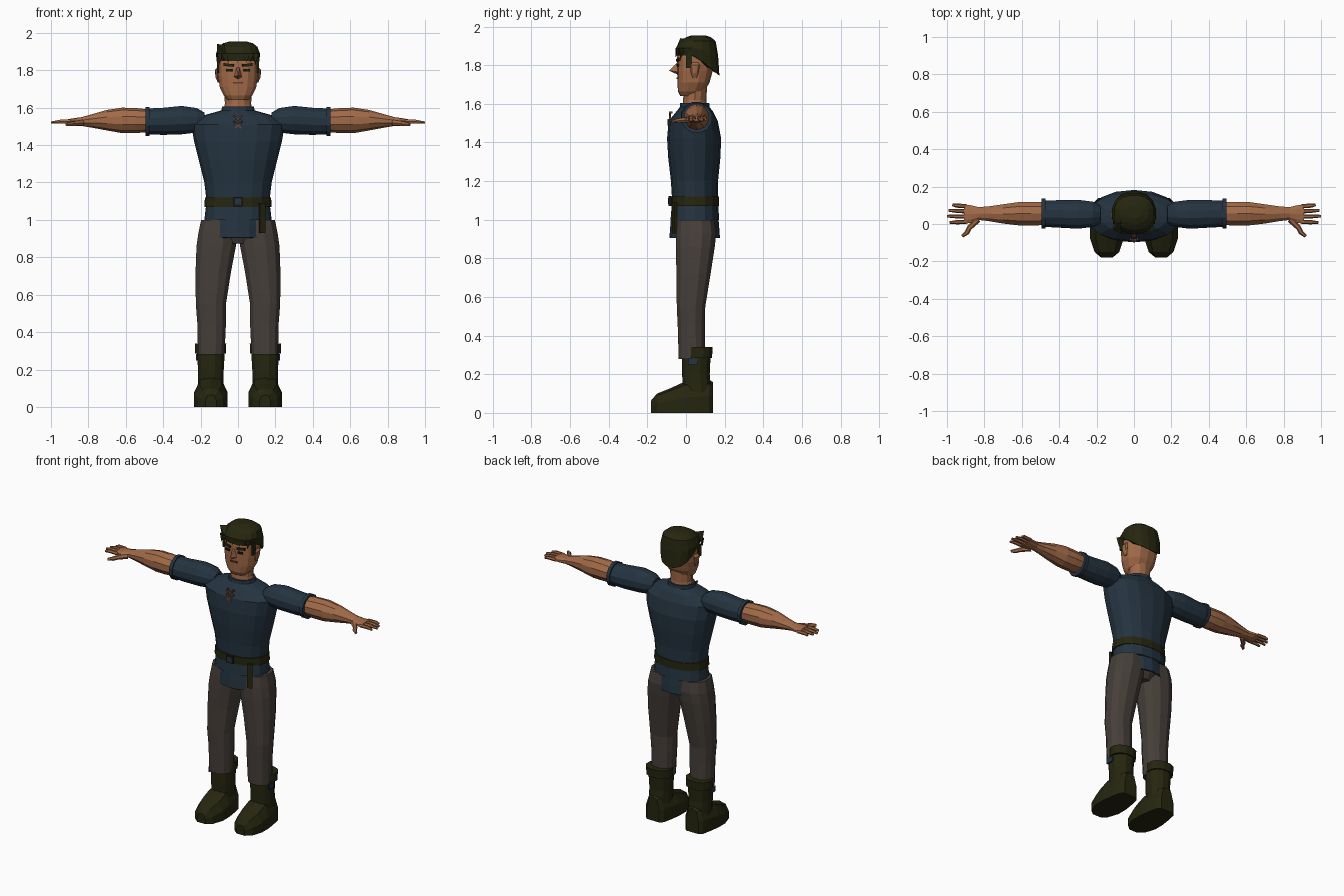
import bpy, bmesh, math
from mathutils import Vector


def material(name, rgb):
    m = bpy.data.materials.new(name)
    m.diffuse_color = (*rgb, 1)
    return m


SKIN = material("skin", (0.36, 0.145, 0.065))
BLUE = material("dark blue cloth", (0.018, 0.034, 0.052))
OLIVE = material("dark olive", (0.019, 0.019, 0.005))
GREY = material("grey brown cloth", (0.062, 0.050, 0.042))
DARK = material("near black", (0.012, 0.010, 0.007))
LIP = material("dark lip", (0.13, 0.045, 0.025))
LACE = material("lace brown", (0.13, 0.06, 0.035))


def build(name, verts, faces, mat):
    bm = bmesh.new()
    vs = [bm.verts.new(v) for v in verts]
    for f in faces:
        bm.faces.new([vs[i] for i in f])
    bmesh.ops.recalc_face_normals(bm, faces=bm.faces)
    me = bpy.data.meshes.new(name)
    bm.to_mesh(me)
    bm.free()
    ob = bpy.data.objects.new(name, me)
    bpy.context.collection.objects.link(ob)
    me.materials.append(mat)
    return ob


def loft(name, rings, mat, caps=True):
    n = len(rings[0])
    faces = [(r * n + i, r * n + (i + 1) % n, (r + 1) * n + (i + 1) % n, (r + 1) * n + i)
             for r in range(len(rings) - 1) for i in range(n)]
    if caps:
        faces += [tuple(range(n)), tuple(range((len(rings) - 1) * n, len(rings) * n))]
    return build(name, [p for r in rings for p in r], faces, mat)


def oval(a0, a1, b0, b1, n, e=2.0, phase=0.5):
    """Points of a rounded outline filling the given extents."""
    out = []
    for i in range(n):
        t = 2 * math.pi * (i + phase) / n
        c, s = math.cos(t), math.sin(t)
        out.append(((a0 + a1) / 2 + (a1 - a0) / 2 * math.copysign(abs(c) ** (2 / e), c),
                    (b0 + b1) / 2 + (b1 - b0) / 2 * math.copysign(abs(s) ** (2 / e), s)))
    return out


def stack(name, rows, mat, n=12, e=2.0, phase=0.0, side=1):
    """Rows of (z, x0, x1, y0, y1)."""
    return loft(name, [[(side * x, y, z) for x, y in oval(x0, x1, y0, y1, n, e, phase)]
                       for z, x0, x1, y0, y1 in rows], mat)


def limb(name, rows, mat, side, n=10):
    """Rows of (x, y0, y1, z0, z1)."""
    return loft(name, [[(side * x, y, z) for y, z in oval(y0, y1, z0, z1, n)]
                       for x, y0, y1, z0, z1 in rows], mat)


def tube(name, pts, radii, mat, n=6):
    rings = []
    for i, p in enumerate(pts):
        d = Vector(pts[min(i + 1, len(pts) - 1)]) - Vector(pts[max(i - 1, 0)])
        q = d.to_track_quat('Z', 'Y')
        rings.append([Vector(p) + q @ Vector((radii[i] * math.cos(k * math.tau / n),
                                              radii[i] * math.sin(k * math.tau / n), 0)) for k in range(n)])
    return loft(name, rings, mat)


def box(name, c, s, mat, turn=0, roll=0):
    bpy.ops.mesh.primitive_cube_add(size=1, location=c, rotation=(0, roll, turn))
    ob = bpy.context.object
    ob.name, ob.scale = name, s
    ob.data.materials.append(mat)
    return ob


# tunic body, collar and neck
stack("tunic", [(z, -w, w, f, b) for z, w, f, b in [
    (1.0, .18, -.08, .172), (1.1, .168, -.072, .165), (1.2, .18, -.078, .166), (1.32, .21, -.092, .178),
    (1.42, .235, -.098, .182), (1.51, .25, -.09, .165), (1.56, .18, -.05, .14), (1.585, .09, -.03, .12)]],
    BLUE, 16, 2.2)
stack("collar", [(1.56, -.095, .095, -.035, .125), (1.605, -.085, .085, -.03, .12)], BLUE, 12)
stack("neck", [(1.58, -.078, .078, -.02, .11), (1.62, -.07, .07, -.015, .105),
               (1.70, -.075, .075, -.01, .11)], SKIN, 12)

# hanging front and back flaps of the tunic
for nm, y, sg in (("front_flap", -.08, -1), ("back_flap", .17, 1)):
    cols = [-.112, -.06, 0, .06, .115]
    verts = [(x, y - sg * 3.2 * x * x + sg * o, z)
             for z, o in ((1.03, -.004), (.96, .002), (.905, .006)) for x in cols]
    faces = [(r * 5 + i, r * 5 + i + 1, r * 5 + i + 6, r * 5 + i + 5) for r in range(2) for i in range(4)]
    sol = build(nm, verts, faces, BLUE).modifiers.new("thick", 'SOLIDIFY')
    sol.thickness = .008

# belt with buckle and hanging strap end
stack("belt", [(1.07, -.18, .18, -.08, .17), (1.12, -.177, .177, -.08, .17)], OLIVE, 16, 2.2)
box("buckle", (0, -.083, 1.097), (.05, .014, .05), DARK)
box("buckle_plate", (0, -.091, 1.097), (.032, .006, .032), BLUE)
box("belt_strap", (.13, -.06, 1.01), (.032, .014, .16), OLIVE, .45)

# chest lacing
for i in range(2):
    for r in (-.7, .7):
        box("chest_lace", (0, -.083 - (.006 if i == 0 else 0), 1.505 + .035 * i), (.042, .012, .009), LACE, 0, r)
for x in (-.02, .02):
    for z in (1.49, 1.525, 1.555):
        box("lace_eyelet", (x, -.08, z), (.01, .018, .01), LACE)

# head
stack("head", [(z, -w, w, f, b) for z, w, f, b in [
    (1.64, .055, -.03, .07), (1.665, .078, -.042, .095), (1.71, .1, -.044, .122), (1.77, .108, -.046, .138),
    (1.84, .11, -.046, .145), (1.90, .1, -.03, .14), (1.93, .06, 0, .11)]], SKIN, 14, 2.4, .5)
build("nose", [(-.008, -.04, 1.82), (.008, -.04, 1.82), (-.022, -.04, 1.765), (.022, -.04, 1.765),
               (0, -.088, 1.772), (0, -.04, 1.75)],
      [(0, 1, 4), (0, 4, 2), (1, 3, 4), (2, 4, 5), (4, 3, 5), (0, 2, 5, 3, 1)], SKIN)
box("mouth", (0, -.046, 1.733), (.05, .008, .009), LIP)
for s in (-1, 1):
    box("eyebrow", (s * .05, -.041, 1.828), (.055, .012, .014), OLIVE, s * .2, s * -.1)
    box("eye", (s * .047, -.043, 1.801), (.034, .008, .013), DARK, s * .2)
    stack("ear", [(1.735, .1, .108, .035, .055), (1.76, .1, .12, .025, .065),
                  (1.80, .1, .124, .022, .072), (1.815, .1, .112, .03, .065)], SKIN, 8, side=s)
    box("sideburn", (s * .107, .015, 1.825), (.01, .032, .08), OLIVE)


# hair: cap with a hem dropping at the back
def hair_ring(z, w, f, b, hem=0):
    return [(x, y, z - hem * max(0, y - .05)) for x, y in oval(-w, w, f, b, 16, 2.3)]


loft("hair", [hair_ring(1.85, .112, -.05, .175, .85), hair_ring(1.89, .119, -.054, .168, .35),
              hair_ring(1.925, .106, -.03, .155), hair_ring(1.945, .08, 0, .13),
              hair_ring(1.955, .04, .03, .1)], OLIVE)
# jagged fringe
for i in range(9):
    x = -.096 + .024 * i
    y = -.055 + 2.4 * x * x
    tip = 1.83 if i in (0, 8) else (1.842, 1.852)[i % 2]
    build("fringe_lock", [(x - .015, y, 1.89), (x + .015, y, 1.89), (x, y + .03, 1.89), (x - .004, y + .002, tip)],
          [(0, 1, 2), (0, 1, 3), (1, 2, 3), (2, 0, 3)], OLIVE)
build("hair_tuft", [(-.112, -.01, 1.87), (-.07, -.05, 1.89), (-.06, .02, 1.935), (-.112, -.03, 1.94)],
      [(0, 1, 2), (0, 1, 3), (1, 2, 3), (2, 0, 3)], OLIVE)

for s in (-1, 1):
    # sleeve, cuff and forearm
    limb("sleeve", [(.18, .0, .10, 1.495, 1.575), (.22, -.018, .122, 1.465, 1.6), (.3, -.028, .132, 1.455, 1.612),
                    (.4, -.022, .13, 1.452, 1.602), (.48, -.018, .128, 1.455, 1.598)], BLUE, s, 12)
    limb("sleeve_cuff", [(.472, -.026, .138, 1.447, 1.606), (.494, -.026, .138, 1.447, 1.606)], BLUE, s, 12)
    limb("forearm", [(.47, -.008, .12, 1.47, 1.59), (.55, -.012, .122, 1.464, 1.598), (.62, -.01, .12, 1.464, 1.6),
                     (.7, .0, .108, 1.478, 1.588), (.78, .014, .096, 1.493, 1.565),
                     (.835, .02, .092, 1.502, 1.55)], SKIN, s)
    # hand, fingers and thumb
    limb("palm", [(.83, .02, .092, 1.502, 1.55), (.87, .004, .102, 1.503, 1.545),
                  (.91, -.002, .108, 1.51, 1.538)], SKIN, s)
    for y, y2, tip in ((.095, .102, .97), (.068, .073, .992), (.04, .042, 1.0), (.011, .008, .985)):
        tube("finger", [(s * .895, y, 1.525), (s * .95, (y + y2) / 2, 1.526), (s * tip, y2, 1.52)],
             (.012, .011, .007), SKIN)
    tube("thumb", [(s * .835, .025, 1.52), (s * .88, -.02, 1.515), (s * .893, -.045, 1.513),
                   (s * .918, -.066, 1.51)], (.018, .014, .013, .008), SKIN)

    # trouser leg
    stack("trouser_leg", [(.28, .07, .216, -.04, .1), (.45, .062, .22, -.045, .1), (.55, .062, .228, -.05, .102),
                          (.72, .035, .23, -.052, .13), (.86, .008, .225, -.056, .152),
                          (.93, -.005, .215, -.056, .16), (1.0, -.005, .2, -.05, .15)], GREY, 12, 2.3, .5, s)

    # boot shaft, cuff and side patch
    stack("boot_shaft", [(.1, .075, .215, -.02, .135), (.2, .074, .216, -.022, .125),
                         (.3, .068, .222, -.022, .13)], OLIVE, 12, 2.2, .5, s)
    stack("boot_cuff", [(.285, .062, .232, .0, .137), (.34, .06, .234, .0, .14)], OLIVE, 12, 2.2, .5, s)
    box("boot_patch", (s * .221, .035, .265), (.009, .05, .035), BLUE)

    # boot foot, swept from toe to heel
    foot = []
    for y, w, h in ((-.18, .03, .065), (-.15, .066, .1), (-.08, .089, .128), (-.01, .089, .16),
                    (.07, .077, .17), (.12, .066, .17), (.14, .045, .16)):
        foot.append([(s * .145 + a * w, y, b * h) for a, b in
                     ((-1, 0), (-1, .5), (-.65, .9), (0, 1), (.65, .9), (1, .5), (1, 0))])
    loft("boot_foot", foot, OLIVE)

# trouser seat between the legs
stack("trouser_seat", [(.875, -.06, .06, -.03, .12), (.92, -.12, .12, -.05, .155),
                       (1.01, -.16, .16, -.055, .155)], GREY, 12, 2.3)
